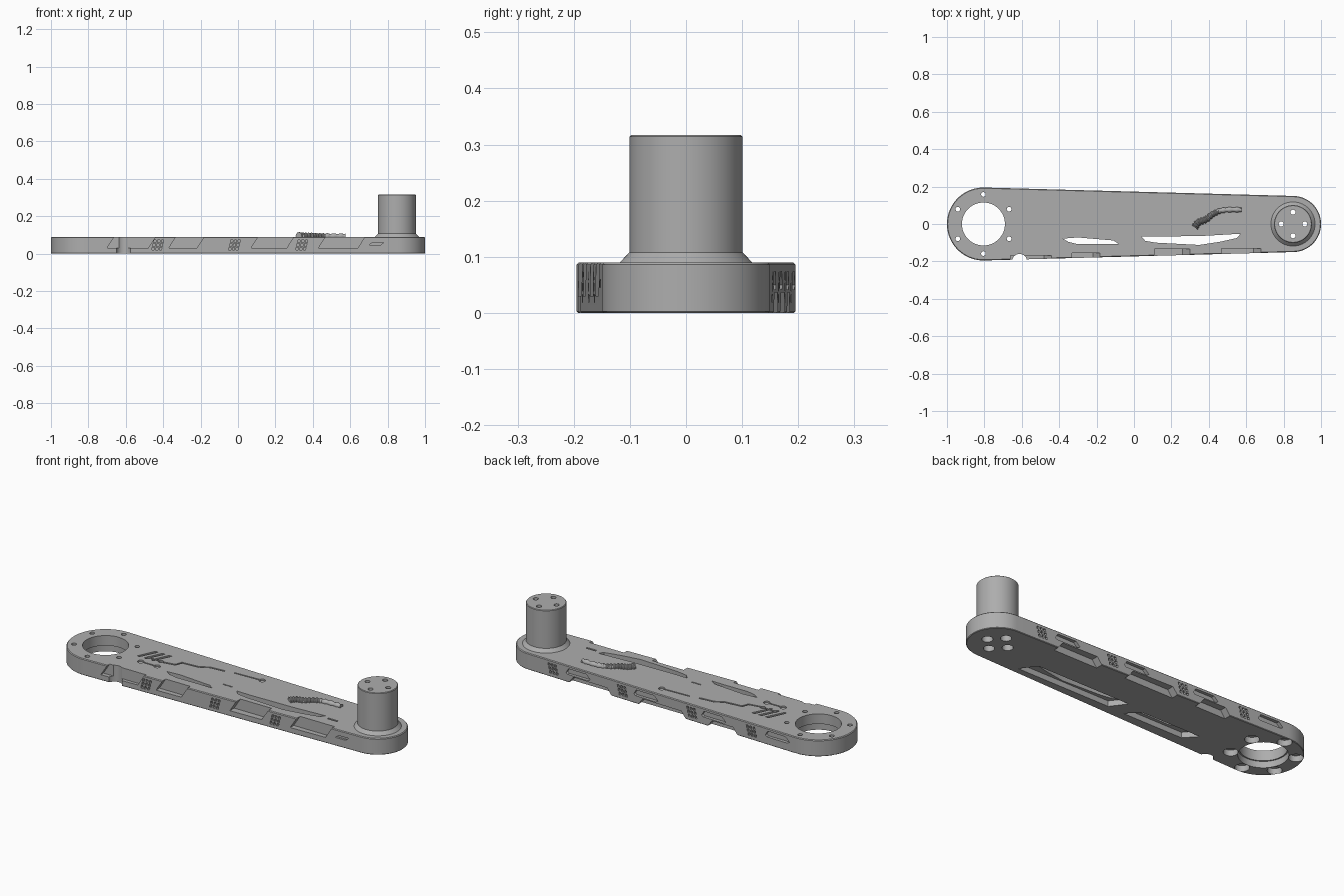
import bpy, bmesh, math
from mathutils import Vector

if "Cube" in bpy.data.objects:
    bpy.data.objects.remove(bpy.data.objects["Cube"])

RING, RR = (-0.805, 0.0), 0.195
HUB, HR = (0.85, 0.0), 0.15
H = 0.09
TAPER = math.asin((RR - HR) / (HUB[0] - RING[0]))

steel = bpy.data.materials.new("grey_metal")
steel.diffuse_color = (0.42, 0.42, 0.42, 1)
steel.use_nodes = True
steel.node_tree.nodes["Principled BSDF"].inputs["Base Color"].default_value = steel.diffuse_color


def make(name, bm):
    bmesh.ops.recalc_face_normals(bm, faces=bm.faces)
    me = bpy.data.meshes.new(name)
    bm.to_mesh(me)
    bm.free()
    me.materials.append(steel)
    ob = bpy.data.objects.new(name, me)
    bpy.context.collection.objects.link(ob)
    return ob


def loft(bm, rings):
    """Closed solid through equal-length rings of 3D points."""
    vs = [[bm.verts.new(p) for p in r] for r in rings]
    n = len(vs[0])
    for a, b in zip(vs, vs[1:]):
        for i in range(n):
            bm.faces.new((a[i], a[(i + 1) % n], b[(i + 1) % n], b[i]))
    bm.faces.new(vs[0][::-1])
    bm.faces.new(vs[-1])


def slab(bm, pts, z0, z1):
    loft(bm, [[(x, y, z) for x, y in pts] for z in (z0, z1)])


def side_slab(bm, pts, y0, y1):
    loft(bm, [[(x, y, z) for x, z in pts] for y in (y0, y1)])


def circle(c, r, n=32):
    return [(c[0] + r * math.cos(2 * math.pi * i / n), c[1] + r * math.sin(2 * math.pi * i / n)) for i in range(n)]


def outline(inset=0.0):
    pts = []
    q = math.pi / 2
    for c, r, a0, a1 in ((RING, RR, q - TAPER, 3 * q + TAPER), (HUB, HR, -q + TAPER, q - TAPER)):
        for i in range(41):
            a = a0 + (a1 - a0) * i / 40
            pts.append((c[0] + (r - inset) * math.cos(a), c[1] + (r - inset) * math.sin(a)))
    return pts


def half_width(x):
    return RR + (HR - RR) * (x - RING[0]) / (HUB[0] - RING[0])


def stroke(bm, pts, w, z0, z1):
    """Straight engraved segments along a path."""
    for a, b in zip(pts, pts[1:]):
        a, b = Vector(a), Vector(b)
        d = (b - a).normalized()
        s = Vector((-d.y, d.x)) * w / 2
        e = d * w / 2
        slab(bm, [tuple(p) for p in (a - e + s, a - e - s, b + e - s, b + e + s)], z0, z1)


def cut(target, name, bm):
    cutter = make(name, bm)
    cutter.hide_render = True
    m = target.modifiers.new(name, 'BOOLEAN')
    m.operation, m.solver, m.object, m.use_self = 'DIFFERENCE', 'EXACT', cutter, True
    bpy.context.view_layer.objects.active = target
    bpy.ops.object.modifier_apply(modifier=name)
    bpy.data.objects.remove(cutter)


def polar(c, r, deg):
    return (c[0] + r * math.cos(math.radians(deg)), c[1] + r * math.sin(math.radians(deg)))


# Tapered arm body with softened rims
bm = bmesh.new()
loft(bm, [[(x, y, z) for x, y in outline(i)] for z, i in ((0, .003), (.003, 0), (H - .004, 0), (H, .004))])
arm = make("arm_body", bm)

# Bearing hole and two long openings
slots = ([(-.38, -.078), (-.30, -.072), (-.11, -.088), (-.08, -.108), (-.16, -.106), (-.30, -.108), (-.35, -.096)],
         [(.04, -.066), (.12, -.068), (.38, -.063), (.57, -.052), (.55, -.075), (.46, -.095), (.35, -.112), (.12, -.1), (.06, -.09)])
bm = bmesh.new()
slab(bm, circle(RING, .115, 64), -.1, .2)
for s in slots:
    slab(bm, s, -.1, .2)
cut(arm, "opening_cutter", bm)

# Wider recesses on the underside
bm = bmesh.new()
slab(bm, circle(RING, .122, 64), -.1, .035)
slab(bm, [(-.46, -.06), (-.10, -.06), (-.04, -.125), (-.40, -.125)], -.1, .03)
slab(bm, [(0, -.04), (.56, -.04), (.62, -.12), (.06, -.12)], -.1, .03)
cut(arm, "underside_cutter", bm)

# Bolt holes around the bearing ring, with counterbores below
ring_bolts = [polar(RING, .158, 30 + 60 * i) for i in range(6)]
for r, z in ((.0125, .2), (.036, .032)):
    bm = bmesh.new()
    for p in ring_bolts:
        slab(bm, circle(p, r, 24), -.1, z)
    cut(arm, "ring_bolt_cutter", bm)

# Slanted pockets and round notch on the front edge
bm = bmesh.new()
for x0, x1, d in ((-.70, -.48, .02), (-.37, -.22, .027), (.07, .26, .035), (.43, .64, .028)):
    y = -half_width((x0 + x1) / 2) + d
    side_slab(bm, [(x0, .03), (x1, .03), (x1 + .045, .1), (x0 + .045, .1)], -.3, y)
slab(bm, circle((-.612, -.2), .04), -.1, .2)
cut(arm, "front_pocket_cutter", bm)

# Under-edge recesses on the back
bm = bmesh.new()
for x0, x1 in ((.33, .61), (-.13, .18), (-.45, -.25)):
    y = half_width((x0 + x1) / 2) - .035
    side_slab(bm, [(x0, -.01), (x1, -.01), (x1 - .035, .036), (x0 + .035, .036)], y, .3)
cut(arm, "back_recess_cutter", bm)

# Shallow windows in the back wall and vent grids on both walls
bm = bmesh.new()
for x in (.545, .125, -.295, -.69):
    y = half_width(x) - .017
    side_slab(bm, [(x - .075, .05), (x - .06, .042), (x + .065, .042), (x + .075, .05), (x + .06, .074), (x - .05, .074)], y, .3)
for side, xs in ((1, (.70, .27, -.16, -.53)), (-1, (-.43, -.02, .34))):
    for x in xs:
        for i in (-1, 0, 1):
            for z in (.026, .046, .066):
                c = x + i * .02 + (z - .046) * .25
                y = half_width(x) - .015
                side_slab(bm, [(c - .006, z - .007), (c + .006, z - .007), (c + .008, z + .007), (c - .004, z + .007)],
                          side * y, side * .3)
side_slab(bm, [(.70, .045), (.76, .045), (.78, .06), (.72, .06)], -.3, -.142)
cut(arm, "side_detail_cutter", bm)

# Engraved hatch bars and circuit traces on the top
Z0, Z1 = H - .008, .12
bm = bmesh.new()
for i in range(3):
    x = -.605 + i * .042
    slab(bm, [(x, -.012), (x + .014, -.012), (x + .062, .085), (x + .044, .085)], Z0, Z1)
for a, b, r in (((-.552, -.056), (-.452, -.056), .017), ((-.545, .006), (-.47, .002), .013)):
    for p in (a, b):
        slab(bm, circle(p, r, 16), Z0, Z1)
    stroke(bm, [a, b], .007, Z0, Z1)
stroke(bm, [(-.45, .002), (-.39, .012), (-.375, .05), (-.28, .058), (-.23, .085), (-.15, .092)], .009, Z0, Z1)
stroke(bm, [(-.09, .102), (.06, .108)], .007, Z0, Z1)
slab(bm, circle((.072, .108), .017, 16), Z0, Z1)
stroke(bm, [(.60, -.07), (.65, -.07)], .01, Z0, Z1)
stroke(bm, [(-.06, -.04), (-.01, -.04)], .006, Z0, Z1)
cut(arm, "engraving_cutter", bm)

# Shaft with flared foot
bm = bmesh.new()
prof = ((.06, .05), (.06, .118), (H, .118), (.108, .101), (.314, .101), (.317, .098))
loft(bm, [[(x, y, z) for x, y in circle(HUB, r, 64)] for z, r in prof[1:]])
shaft = make("shaft", bm)

# Four bolts straight through the shaft, counterbored underneath
for r, z in ((.0135, .5), (.027, .05)):
    for ob in (arm, shaft):
        bm = bmesh.new()
        for i in range(4):
            slab(bm, circle(polar(HUB, .063, 90 * i), r, 24), -.1, z)
        cut(ob, "shaft_bolt_cutter", bm)

# Ribbed hose lying on the top
path = [(.325, -.018), (.345, .008), (.385, .024), (.425, .054), (.48, .074), (.575, .076)]
P = [Vector(p) for p in path]
rings, steps = [], 56
for i in range(steps + 1):
    t = i / steps * (len(P) - 1)
    k = min(int(t), len(P) - 2)
    f = t - k
    a, b, c, d = P[max(k - 1, 0)], P[k], P[k + 1], P[min(k + 2, len(P) - 1)]
    pos = .5 * (2 * b + (c - a) * f + (2 * a - 5 * b + 4 * c - d) * f * f + (3 * b - a - 3 * c + d) * f ** 3)
    tan = (.5 * ((c - a) + 2 * (2 * a - 5 * b + 4 * c - d) * f + 3 * (3 * b - a - 3 * c + d) * f * f)).normalized()
    r = (.021 - .007 * i / steps) * (1 if i % 4 < 2 else .78)
    rings.append([(pos.x - tan.y * r * math.cos(q), pos.y + tan.x * r * math.cos(q), .094 + r * math.sin(q))
                  for q in (2 * math.pi * j / 12 for j in range(12))])
bm = bmesh.new()
loft(bm, rings)
hose = make("ribbed_hose", bm)

# Smooth round walls, keep edges crisp
for ob in (arm, shaft, hose):
    bpy.ops.object.select_all(action='DESELECT')
    ob.select_set(True)
    bpy.context.view_layer.objects.active = ob
    bpy.ops.object.shade_smooth_by_angle(angle=math.radians(30))
